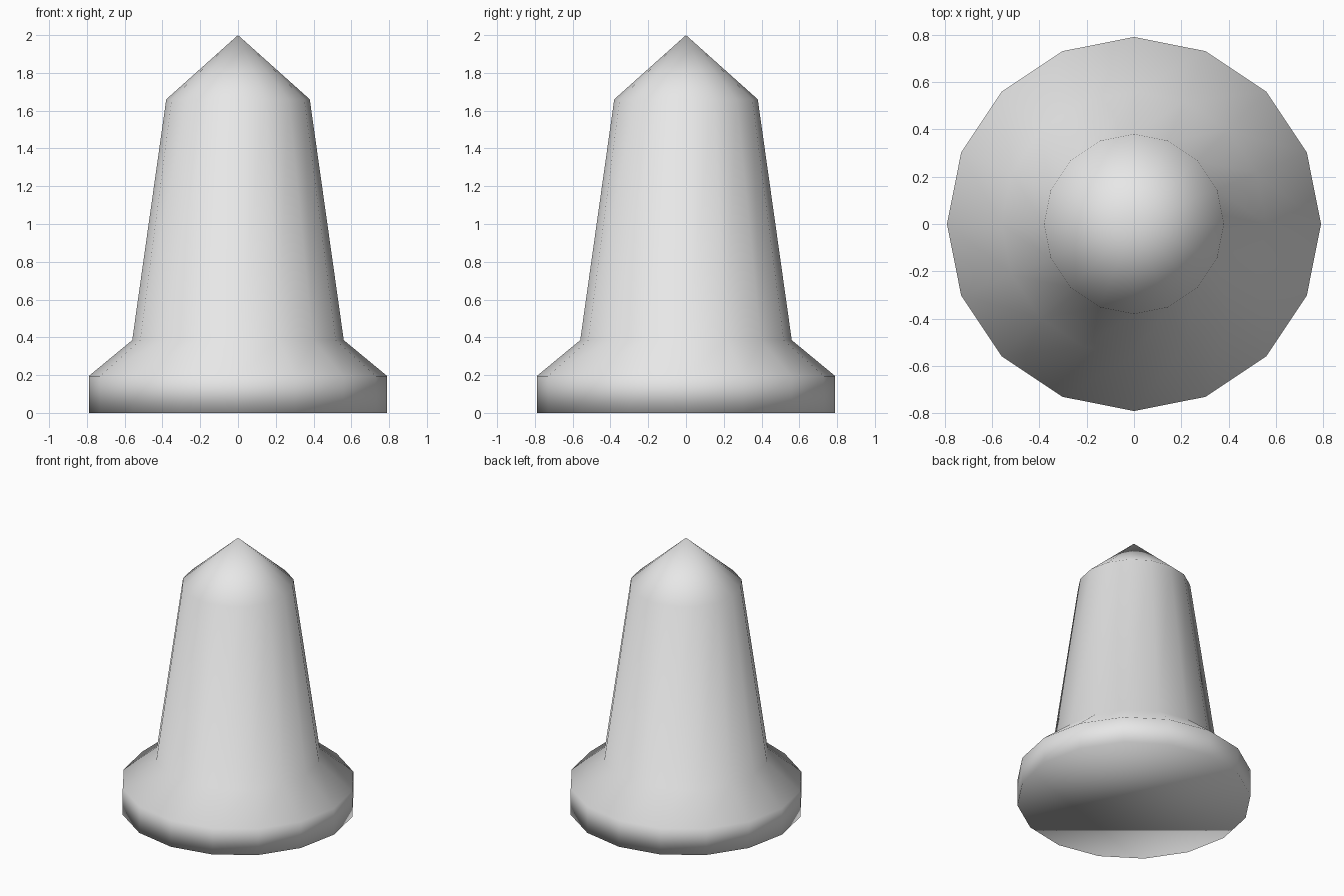
import bpy
import bmesh
from math import cos, sin, tau

# Remove the default object
cube = bpy.data.objects.get("Cube")
if cube:
    bpy.data.objects.remove(cube, do_unlink=True)

# Single plain material
grey = bpy.data.materials.new("light_grey")
grey.use_nodes = True
colour = (0.8, 0.8, 0.8, 1.0)
grey.diffuse_color = colour
grey.node_tree.nodes["Principled BSDF"].inputs["Base Color"].default_value = colour

SIDES = 16
TIP_HEIGHT = 2.0
# Radius and height of each ring: foot, foot top, shaft bottom, shaft top
PROFILE = [(0.79, 0.0), (0.79, 0.195), (0.56, 0.385), (0.38, 1.66)]


def add_ring(bm, radius, height):
    angles = [tau * i / SIDES for i in range(SIDES)]
    return [bm.verts.new((radius * cos(a), radius * sin(a), height)) for a in angles]


bm = bmesh.new()
rings = [add_ring(bm, r, z) for r, z in PROFILE]
tip = bm.verts.new((0, 0, TIP_HEIGHT))

# Walls between neighbouring rings, then the pointed top
for i in range(SIDES):
    j = (i + 1) % SIDES
    for low, high in zip(rings, rings[1:]):
        bm.faces.new((low[i], low[j], high[j], high[i]))
    bm.faces.new((rings[-1][i], rings[-1][j], tip))

# Closed underside
bm.faces.new(rings[0][::-1])

# Smooth shading throughout
for face in bm.faces:
    face.smooth = True

mesh = bpy.data.meshes.new("pointed_post")
bm.to_mesh(mesh)
bm.free()
mesh.materials.append(grey)
post = bpy.data.objects.new("pointed_post", mesh)
bpy.context.collection.objects.link(post)
